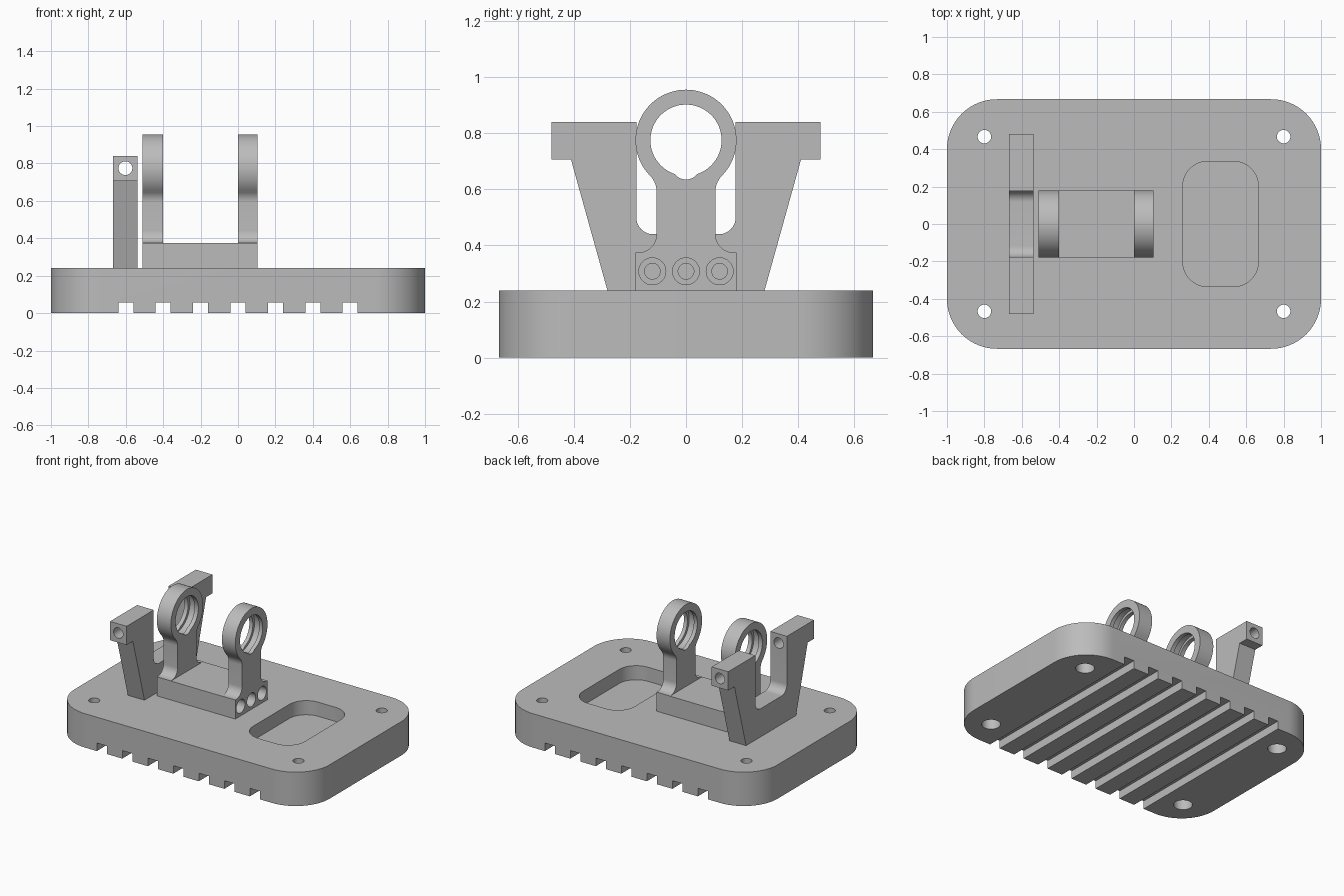
import bpy, bmesh
from math import sin, cos, radians

default = bpy.data.objects.get("Cube")
if default:
    bpy.data.objects.remove(default)

GREY = (0.5, 0.5, 0.5, 1)
grey = bpy.data.materials.new("machined grey")
grey.use_nodes = True
grey.diffuse_color = GREY
grey.node_tree.nodes["Principled BSDF"].inputs["Base Color"].default_value = GREY


def arc(cx, cy, r, start, end, n=12):
    """Points along an arc, angles in degrees."""
    angles = [radians(start + (end - start) * i / n) for i in range(n + 1)]
    return [(cx + r * cos(a), cy + r * sin(a)) for a in angles]


def circle(cx, cy, r, n=48):
    return arc(cx, cy, r, 0, 360, n)[:-1]


def rect(x0, y0, x1, y1):
    return [(x0, y0), (x1, y0), (x1, y1), (x0, y1)]


def rounded_rect(cx, cy, hx, hy, r):
    pts = []
    for k, (sx, sy) in enumerate([(1, 1), (-1, 1), (-1, -1), (1, -1)]):
        pts += arc(cx + sx * (hx - r), cy + sy * (hy - r), r, 90 * k, 90 * k + 90, 16)
    return pts


def prism(name, pts, axis, lo, hi):
    """Extrude a 2D outline along an axis from lo to hi."""
    place = {"x": lambda a, b, h: (h, a, b),
             "y": lambda a, b, h: (a, h, b),
             "z": lambda a, b, h: (a, b, h)}[axis]
    bm = bmesh.new()
    ends = [[bm.verts.new(place(a, b, h)) for a, b in pts] for h in (lo, hi)]
    for ring in ends:
        bm.faces.new(ring)
    for i in range(len(pts)):
        j = (i + 1) % len(pts)
        bm.faces.new((ends[0][i], ends[0][j], ends[1][j], ends[1][i]))
    bmesh.ops.recalc_face_normals(bm, faces=bm.faces)
    mesh = bpy.data.meshes.new(name)
    bm.to_mesh(mesh)
    bm.free()
    mesh.materials.append(grey)
    obj = bpy.data.objects.new(name, mesh)
    bpy.context.collection.objects.link(obj)
    return obj


def select(obj):
    bpy.ops.object.select_all(action="DESELECT")
    obj.select_set(True)
    bpy.context.view_layer.objects.active = obj


def cut(obj, pts, axis, lo, hi):
    """Subtract an extruded outline from an object."""
    cutter = prism("cutter", pts, axis, lo, hi)
    cutter.hide_render = True
    mod = obj.modifiers.new("cut", "BOOLEAN")
    mod.operation, mod.solver, mod.object = "DIFFERENCE", "EXACT", cutter
    select(obj)
    bpy.ops.object.modifier_apply(modifier=mod.name)
    bpy.data.objects.remove(cutter)


def finish(obj):
    select(obj)
    bpy.ops.object.shade_smooth_by_angle(angle=radians(30))


TOP = 0.24

# Base plate with underside grooves, a blind pocket and four bolt holes
base = prism("base_plate", rounded_rect(0, 0, 1, 0.667, 0.267), "z", 0, TOP)
for i in range(-3, 4):
    cut(base, rect(i * 0.2 - 0.04, -0.1, i * 0.2 + 0.04, 0.057), "y", -1, 1)
cut(base, rounded_rect(0.463, 0, 0.202, 0.335, 0.133), "z", TOP - 0.1, 0.4)
for x in (-0.8, 0.8):
    for y in (-0.467, 0.467):
        cut(base, circle(x, y, 0.036), "z", -0.1, 0.4)
        cut(base, circle(x, y, 0.06), "z", -0.1, 0.1)
finish(base)

# Bracket: a solid ring-topped outline, hollowed between its two arms
RING_Z = 0.775
half = [(0.18, TOP), (0.18, 0.375)]
half += arc(0.17, 0.44, 0.065, 270, 180)
half += arc(0.185, 0.592, 0.08, 180, 135.3)
half += arc(0, RING_Z, 0.18, -44, 90, 32)
bracket = prism("ring_bracket", half + [(-y, z) for y, z in reversed(half[:-1])],
                "x", -0.51, 0.105)
cut(bracket, rect(-0.4, 0.374, 0, 1.2), "y", -0.5, 0.5)
cut(bracket, circle(0, RING_Z, 0.127, 64), "x", -1, 1)
cut(bracket, circle(0, 0.685, 0.05), "x", -1, 1)

# Retaining groove inside each ring
for x in (-0.455, 0.0525):
    cut(bracket, circle(0, RING_Z, 0.146, 64), "x", x - 0.025, x + 0.025)

# Three counterbored holes along the bracket foot
for y in (-0.12, 0, 0.12):
    cut(bracket, circle(y, 0.308, 0.028, 32), "x", -1, 1)
    cut(bracket, circle(y, 0.308, 0.048, 32), "x", 0.045, 0.3)
finish(bracket)

# Slotted upright with a tab on each side
half = [(0.28, TOP), (0.41, 0.707), (0.48, 0.707), (0.48, 0.84), (0.177, 0.84)]
half += arc(0.117, 0.5, 0.06, 0, -90)
upright = prism("forked_upright", half + [(-y, z) for y, z in reversed(half)],
                "x", -0.667, -0.537)
cut(upright, circle(-0.602, RING_Z, 0.037), "y", -1, 1)
finish(upright)
